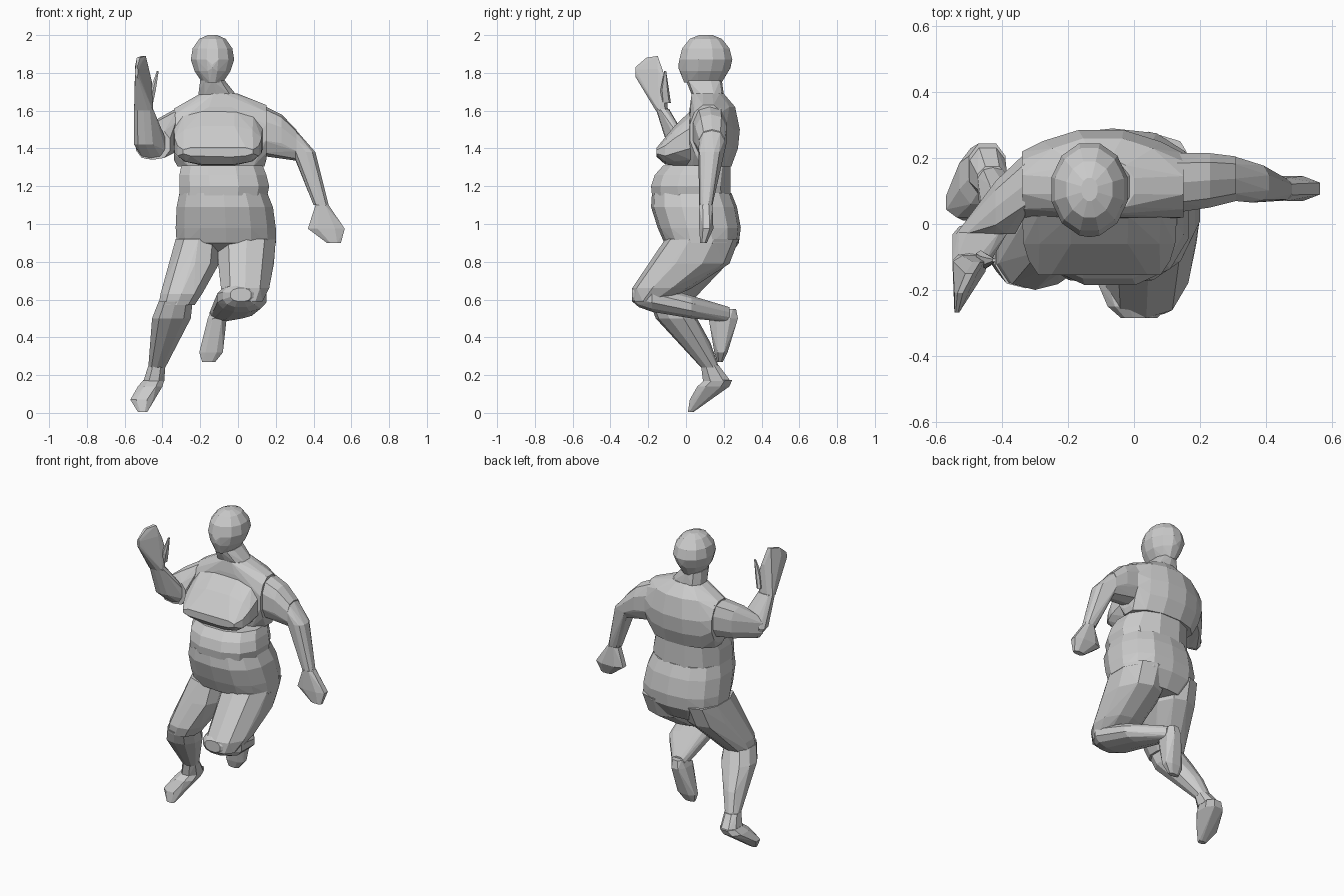
import bpy, bmesh
from math import sin, cos, pi, copysign


def ring(box, n, power):
    """Rounded outline filling a flat box; the axis given as a single number is the flat one."""
    flat = next(i for i in range(3) if not isinstance(box[i], tuple))
    a, b = [i for i in range(3) if i != flat]
    pts = []
    for k in range(n):
        t = 2 * pi * (k + 0.5) / n
        p = [0, 0, 0]
        p[flat] = box[flat]
        for axis, w in ((a, cos(t)), (b, sin(t))):
            lo, hi = box[axis]
            w /= cos(pi / n)
            w = copysign(min(1, abs(w)) ** power, w)
            p[axis] = (lo + hi) / 2 + (hi - lo) / 2 * w
        pts.append(p)
    return pts


def hull(name, boxes, n=10, power=0.85):
    """Faceted convex body wrapped around a series of outlines."""
    bm = bmesh.new()
    for box in boxes:
        for p in ring(box, n, power):
            bm.verts.new(p)
    bmesh.ops.convex_hull(bm, input=bm.verts[:])
    loose = [v for v in bm.verts if not v.link_faces]
    bmesh.ops.delete(bm, geom=loose, context='VERTS')
    bmesh.ops.dissolve_limit(bm, angle_limit=0.06, verts=bm.verts[:], edges=bm.edges[:])
    bmesh.ops.recalc_face_normals(bm, faces=bm.faces[:])
    me = bpy.data.meshes.new(name)
    bm.to_mesh(me)
    bm.free()
    ob = bpy.data.objects.new(name, me)
    bpy.context.collection.objects.link(ob)
    return ob


# Head and neck
hull("head", [
    ((-0.16, -0.11), (0.07, 0.14), 2.0),
    ((-0.205, -0.065), (0.02, 0.19), 1.98),
    ((-0.24, -0.03), (-0.02, 0.23), 1.93),
    ((-0.25, -0.02), (-0.035, 0.245), 1.87),
    (-0.135, (-0.04, 0.235), (1.80, 1.87)),
    ((-0.23, -0.04), (-0.03, 0.225), 1.81),
    ((-0.19, -0.08), (-0.01, 0.19), 1.75)], n=12, power=1)
hull("neck", [
    ((-0.20, -0.07), (0.0, 0.19), 1.76),
    ((-0.21, -0.01), (0.03, 0.20), 1.685)])

# Torso
hull("upper_torso", [
    ((-0.20, 0.00), (0.03, 0.20), 1.69),
    ((-0.30, 0.11), (0.02, 0.26), 1.62),
    ((-0.34, 0.14), (0.02, 0.285), 1.50),
    ((-0.34, 0.14), (0.02, 0.275), 1.40),
    ((-0.32, 0.14), (0.00, 0.24), 1.305),
    (-0.34, (0.02, 0.22), (1.34, 1.61)),
    (0.15, (0.02, 0.215), (1.34, 1.63))], n=12, power=0.95)
hull("chest", [
    ((-0.34, 0.13), 0.025, (1.31, 1.60)),
    ((-0.335, 0.125), -0.06, (1.31, 1.52)),
    ((-0.32, 0.11), -0.11, (1.315, 1.46)),
    ((-0.29, 0.08), -0.155, (1.355, 1.41))], n=12, power=0.75)
hull("waist", [
    ((-0.30, 0.13), (-0.12, 0.235), 1.31),
    ((-0.31, 0.15), (-0.165, 0.23), 1.26),
    ((-0.31, 0.165), (-0.185, 0.23), 1.20),
    ((-0.31, 0.155), (-0.18, 0.235), 1.15)], n=12)
hull("hips", [
    ((-0.31, 0.155), (-0.18, 0.24), 1.165),
    ((-0.325, 0.185), (-0.185, 0.27), 1.09),
    ((-0.33, 0.20), (-0.15, 0.29), 0.98),
    ((-0.325, 0.20), (-0.115, 0.28), 0.90),
    ((-0.24, 0.10), (0.04, 0.22), 0.81)], n=14)

# Raised leg on the +x side
hull("raised_thigh", [
    ((-0.11, 0.20), (-0.11, 0.28), 0.92),
    ((-0.105, 0.19), (-0.20, 0.23), 0.79),
    ((-0.09, 0.165), (-0.285, 0.03), 0.66),
    ((-0.07, 0.13), (-0.285, -0.12), 0.59)], power=1)
hull("raised_shin", [
    ((-0.04, 0.07), -0.285, (0.59, 0.66)),
    ((-0.08, 0.11), -0.25, (0.56, 0.68)),
    ((-0.11, 0.15), -0.18, (0.535, 0.68)),
    ((-0.13, 0.10), 0.03, (0.50, 0.62)),
    ((-0.15, -0.06), 0.23, (0.48, 0.56))], n=12)
hull("raised_foot", [
    ((-0.14, -0.07), (0.20, 0.265), 0.55),
    ((-0.16, -0.06), (0.12, 0.275), 0.50),
    ((-0.205, -0.08), (0.15, 0.22), 0.32),
    ((-0.19, -0.12), (0.165, 0.195), 0.27)], n=8)

# Standing leg on the -x side
hull("standing_thigh", [
    ((-0.33, -0.09), (-0.11, 0.27), 0.92),
    ((-0.355, -0.10), (-0.15, 0.22), 0.79),
    ((-0.41, -0.19), (-0.20, 0.05), 0.63),
    ((-0.42, -0.23), (-0.19, 0.01), 0.57)], power=0.95)
hull("standing_shin", [
    ((-0.42, -0.24), (-0.195, 0.01), 0.59),
    ((-0.455, -0.25), (-0.16, 0.06), 0.50),
    ((-0.46, -0.34), (-0.02, 0.13), 0.37),
    ((-0.475, -0.385), (0.08, 0.175), 0.24)], power=0.95)
hull("standing_ankle", [
    ((-0.475, -0.385), (0.08, 0.175), 0.25),
    ((-0.50, -0.39), (0.09, 0.235), 0.17)], n=8)
hull("standing_foot", [
    ((-0.50, -0.39), (0.10, 0.245), 0.175),
    ((-0.53, -0.40), (0.06, 0.23), 0.14),
    ((-0.57, -0.45), (0.02, 0.11), 0.07),
    ((-0.53, -0.48), (0.01, 0.04), 0.005)], n=8)

# Lowered arm on the +x side
hull("lowered_upper_arm", [
    (0.13, (0.035, 0.215), (1.36, 1.63)),
    (0.23, (0.05, 0.215), (1.36, 1.58)),
    (0.31, (0.07, 0.205), (1.335, 1.50))])
hull("lowered_forearm", [
    (0.305, (0.07, 0.205), (1.335, 1.50)),
    ((0.31, 0.41), (0.065, 0.185), 1.38),
    ((0.40, 0.48), (0.07, 0.14), 1.10)])
hull("lowered_hand", [
    ((0.41, 0.48), (0.07, 0.14), 1.10),
    ((0.37, 0.565), (0.07, 0.145), 0.975),
    ((0.47, 0.545), (0.075, 0.11), 0.90)], n=8)

# Bent arm on the -x side, hand held up
hull("bent_upper_arm", [
    (-0.33, (0.025, 0.215), (1.38, 1.61)),
    (-0.42, (-0.03, 0.13), (1.36, 1.56)),
    ((-0.54, -0.36), -0.03, (1.34, 1.50))])
hull("bent_forearm", [
    ((-0.53, -0.38), -0.02, (1.34, 1.49)),
    ((-0.55, -0.43), (-0.10, 0.00), 1.42),
    ((-0.55, -0.45), (-0.16, -0.09), 1.61)])
# Palm slants, so its leading and trailing edges are separate outlines
hull("bent_hand", [
    ((-0.55, -0.45), (-0.16, -0.095), 1.60),
    ((-0.545, -0.53), -0.268, (1.78, 1.83)),
    ((-0.545, -0.51), -0.21, (1.70, 1.88)),
    ((-0.525, -0.475), -0.15, (1.63, 1.89)),
    ((-0.50, -0.455), -0.115, (1.64, 1.79))], n=8)
hull("bent_thumb", [
    ((-0.48, -0.45), (-0.13, -0.08), 1.64),
    ((-0.465, -0.435), (-0.135, -0.09), 1.71),
    ((-0.43, -0.42), (-0.115, -0.105), 1.81)], n=6)
